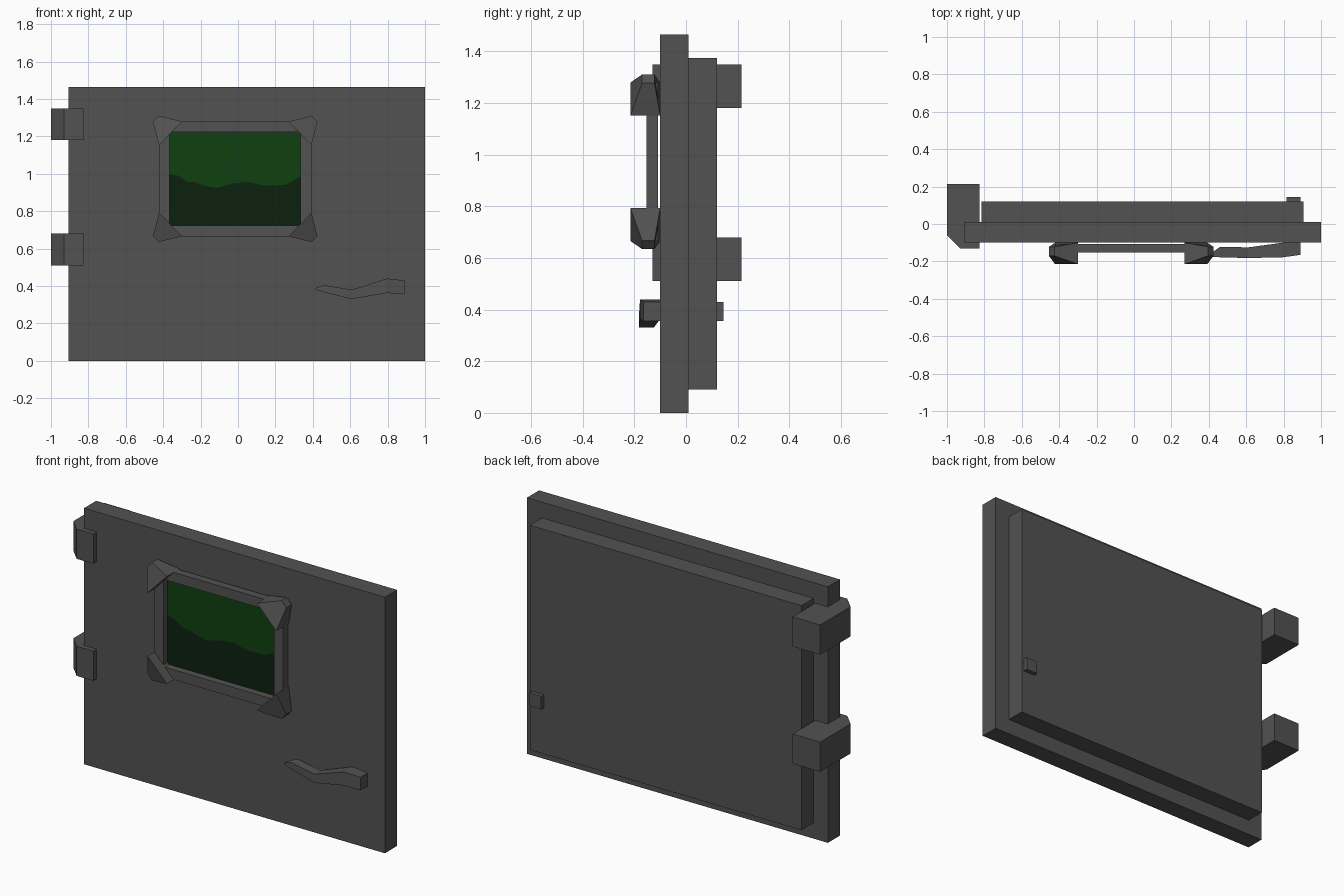
import bpy

if "Cube" in bpy.data.objects:
    bpy.data.objects.remove(bpy.data.objects["Cube"])


def material(name, color):
    m = bpy.data.materials.new(name)
    m.diffuse_color = (*color, 1)
    m.use_nodes = True
    m.node_tree.nodes["Principled BSDF"].inputs["Base Color"].default_value = m.diffuse_color
    return m


GREY = material("dark_grey_metal", (0.085, 0.085, 0.085))
GREEN = material("screen_green", (0.005, 0.052, 0.005))
DARK = material("screen_dark_green", (0.0036, 0.0152, 0.0046))


def loft(name, rings, mat=GREY):
    """Join equal-length vertex rings into a closed solid."""
    n = len(rings[0])
    verts = [p for r in rings for p in r]
    faces = [tuple(range(n)), tuple(range(len(verts) - n, len(verts)))]
    for k in range(len(rings) - 1):
        for i in range(n):
            j = (i + 1) % n
            faces.append((k * n + i, k * n + j, (k + 1) * n + j, (k + 1) * n + i))
    me = bpy.data.meshes.new(name)
    me.from_pydata(verts, [], faces)
    me.materials.append(mat)
    ob = bpy.data.objects.new(name, me)
    bpy.context.collection.objects.link(ob)
    # consistent outward normals
    import bmesh
    bm = bmesh.new()
    bm.from_mesh(me)
    bmesh.ops.recalc_face_normals(bm, faces=bm.faces)
    bm.to_mesh(me)
    bm.free()
    return ob


def section(x, y0, y1, z0, z1):
    return [(x, y0, z0), (x, y1, z0), (x, y1, z1), (x, y0, z1)]


def box(name, x0, x1, y0, y1, z0, z1, mat=GREY):
    return loft(name, [section(x, y0, y1, z0, z1) for x in (x0, x1)], mat)


# Door slab, inner slab and lock bolt
box("door_panel", -0.905, 1.0, -0.10, 0.01, 0, 1.465)
box("inner_panel", -0.815, 0.905, 0.01, 0.12, 0.09, 1.375)
box("lock_bolt", 0.815, 0.89, 0.12, 0.145, 0.355, 0.43)

# Hinges wrapping the left edge, with a chamfered front corner
hinge = [(-1, 0.215), (-0.825, 0.215), (-0.825, -0.13), (-0.93, -0.13), (-1, -0.06)]
for label, z0, z1 in (("lower", 0.51, 0.68), ("upper", 1.18, 1.35)):
    loft(label + "_hinge", [[(x, y, z) for x, y in hinge] for z in (z0, z1)])

# Screen frame bars
CX, CZ = -0.015, 0.9725
W, H, T = 0.407, 0.307, 0.057
for s, side, end in ((-1, "left", "bottom"), (1, "right", "top")):
    xa, xb = sorted((CX + s * W, CX + s * (W - T)))
    box(side + "_frame_bar", xa, xb, -0.153, -0.108, CZ - H, CZ + H)
    za, zb = sorted((CZ + s * H, CZ + s * (H - T)))
    box(end + "_frame_bar", CX - W + T, CX + W - T, -0.153, -0.108, za, zb)

# Corner guards: tall inner edge tapering to a thin outer edge
for sx in (-1, 1):
    for sz in (-1, 1):
        def ring(a, b, front, back):
            p = [(CX + sx * u, CZ + sz * v) for u, v in (a, b)]
            return [(p[0][0], front, p[0][1]), (p[1][0], front, p[1][1]),
                    (p[1][0], back, p[1][1]), (p[0][0], back, p[0][1])]
        loft("frame_corner", [ring((0.407, 0.18), (0.285, 0.307), -0.215, -0.10),
                              ring((0.44, 0.305), (0.41, 0.338), -0.17, -0.122)])

# Screen: two thin plates meeting along a wavy line
wave = [(-0.366, 1.0), (-0.32, 0.99), (-0.27, 0.955), (-0.23, 0.955), (-0.18, 0.936),
        (-0.11, 0.925), (-0.03, 0.947), (0.05, 0.957), (0.14, 0.936), (0.25, 0.94),
        (0.29, 0.96), (0.337, 0.987)]
for name, z, mat in (("screen_upper", 1.222, GREEN), ("screen_lower", 0.723, DARK)):
    outline = wave + [(0.337, z), (-0.366, z)]
    loft(name, [[(x, y, v) for x, v in outline] for y in (-0.114, -0.108)], mat)

# Bent handle
loft("handle", [section(*s) for s in (
    (0.415, -0.175, -0.155, 0.38, 0.39),
    (0.46, -0.178, -0.122, 0.367, 0.405),
    (0.61, -0.182, -0.125, 0.33, 0.38),
    (0.795, -0.178, -0.10, 0.363, 0.44),
    (0.89, -0.165, -0.10, 0.355, 0.43))])
